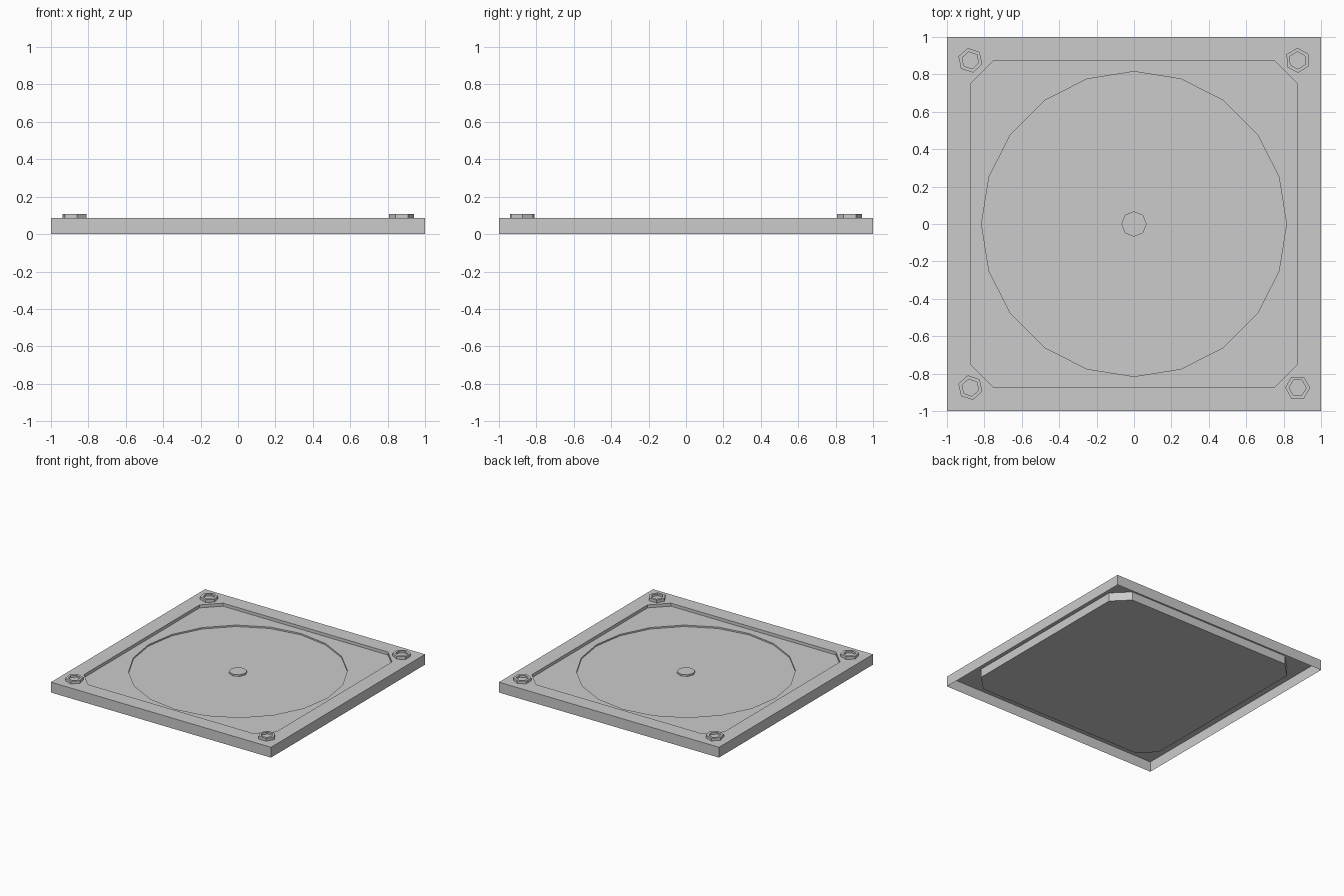
import bpy, bmesh
from math import sin, cos, pi, radians

if "Cube" in bpy.data.objects:
    bpy.data.objects.remove(bpy.data.objects["Cube"])

TOP, FLOOR, DISC, UNDER = 0.085, 0.06, 0.048, 0.015


def polygon(n, r, turn=0.0, cx=0.0, cy=0.0):
    return [(cx + r * cos(2 * pi * i / n + turn), cy + r * sin(2 * pi * i / n + turn)) for i in range(n)]


def loop(bm, pts, z):
    vs = [bm.verts.new((x, y, z)) for x, y in pts]
    for i, v in enumerate(vs):
        bm.edges.new((v, vs[(i + 1) % len(vs)]))
    return vs


def wall(bm, a, b):
    n = len(a)
    for i in range(n):
        j = (i + 1) % n
        bm.faces.new((a[i], a[j], b[j], b[i]))


def ring(bm, a, b):
    # flat face between an outer and an inner outline
    edges = [bm.edges.get((l[i], l[(i + 1) % len(l)])) for l in (a, b) for i in range(len(l))]
    bmesh.ops.triangle_fill(bm, edges=edges, use_beauty=True, normal=(0, 0, 1))


def finish(bm, name):
    bmesh.ops.recalc_face_normals(bm, faces=bm.faces[:])
    me = bpy.data.meshes.new(name)
    bm.to_mesh(me)
    bm.free()
    ob = bpy.data.objects.new(name, me)
    bpy.context.collection.objects.link(ob)
    return ob


square = [(-1, -1), (1, -1), (1, 1), (-1, 1)]
a, c = 0.875, 0.75
octagon = [(-c, -a), (c, -a), (a, -c), (a, c), (c, a), (-c, a), (-a, c), (-a, -c)]

# Open-bottomed frame: outer skirt and flat top rim
bm = bmesh.new()
low, high = loop(bm, square, 0), loop(bm, square, TOP)
wall(bm, low, high)
inner = loop(bm, octagon, TOP)
ring(bm, high, inner)
# recess wall, floor and shallow round dish
floor = loop(bm, octagon, FLOOR)
wall(bm, inner, floor)
circle, dish = loop(bm, polygon(20, 0.815), FLOOR), loop(bm, polygon(20, 0.815), DISC)
ring(bm, floor, circle)
wall(bm, circle, dish)
bm.faces.new(dish)
finish(bm, "frame_plate")

# Underside box below the recess
bm = bmesh.new()
up, dn = loop(bm, octagon, FLOOR), loop(bm, octagon, UNDER)
wall(bm, up, dn)
bm.faces.new(dn[::-1])
ob = finish(bm, "panel_underside")
if ob.data.polygons[-1].normal.z > 0:
    ob.data.flip_normals()

# Centre knob
bm = bmesh.new()
b0, b1 = loop(bm, polygon(8, 0.068), DISC), loop(bm, polygon(8, 0.068), FLOOR + 0.002)
wall(bm, b0, b1)
bm.faces.new(b1)
finish(bm, "centre_knob")

# Hexagonal corner bolts with recessed heads, each turned differently
for i, (sx, sy, turn) in enumerate([(-1, -1, 42), (1, -1, 0), (1, 1, 31), (-1, 1, 42)]):
    bm = bmesh.new()
    o = polygon(6, 0.067, radians(turn), sx * 0.875, sy * 0.875)
    n = polygon(6, 0.046, radians(turn), sx * 0.875, sy * 0.875)
    o0, o1 = loop(bm, o, TOP), loop(bm, o, 0.108)
    n1, n0 = loop(bm, n, 0.108), loop(bm, n, 0.092)
    wall(bm, o0, o1)
    wall(bm, o1, n1)
    wall(bm, n1, n0)
    bm.faces.new(n0)
    finish(bm, "corner_bolt_%d" % (i + 1))
